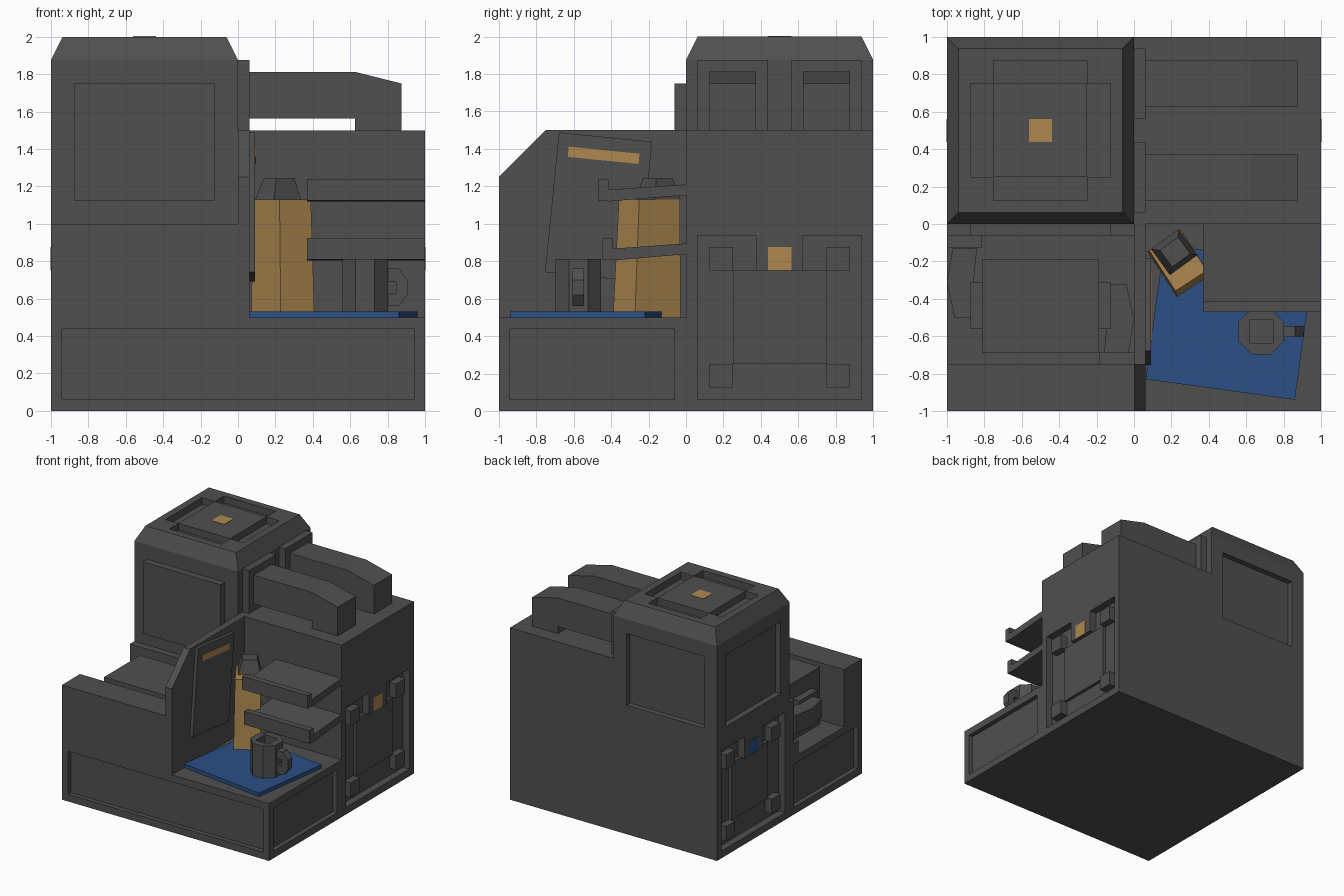
import bpy, bmesh, math
from mathutils import Matrix, Vector

if "Cube" in bpy.data.objects:
    bpy.data.objects.remove(bpy.data.objects["Cube"])


def material(name, rgb):
    m = bpy.data.materials.new(name)
    m.use_nodes = True
    m.diffuse_color = (*rgb, 1)
    m.node_tree.nodes["Principled BSDF"].inputs["Base Color"].default_value = (*rgb, 1)
    return m


GREY = material("dark_grey", (0.08, 0.08, 0.08))
AMBER = material("amber", (0.42, 0.25, 0.08))
BLUE = material("blue", (0.025, 0.08, 0.24))
U = 1 / 16


def loft(name, rings, mat=GREY):
    """Closed solid through rings of equal point count."""
    bm = bmesh.new()
    vs = [[bm.verts.new(p) for p in ring] for ring in rings]
    for a, b in zip(vs, vs[1:]):
        for i in range(len(a)):
            j = (i + 1) % len(a)
            bm.faces.new((a[i], a[j], b[j], b[i]))
    bm.faces.new(vs[0])
    bm.faces.new(vs[-1])
    bmesh.ops.recalc_face_normals(bm, faces=bm.faces)
    me = bpy.data.meshes.new(name)
    bm.to_mesh(me)
    bm.free()
    me.materials.append(mat)
    ob = bpy.data.objects.new(name, me)
    bpy.context.collection.objects.link(ob)
    return ob


def prism(name, pts, axis, lo, hi, mat=GREY):
    """Extrude a 2D outline along an axis; outline uses the other two axes in order."""
    def place(p, d):
        c = list(p)
        c.insert("xyz".index(axis), d)
        return c
    return loft(name, [[place(p, d) for p in pts] for d in (lo, hi)], mat)


def rect(x0, x1, y0, y1):
    return [(x0, y0), (x1, y0), (x1, y1), (x0, y1)]


def box(name, x, y, z, mat=GREY):
    return prism(name, rect(*x, *y), "z", *z, mat)


def turned(w, d, centre, angle, z):
    """Rectangle ring turned about the vertical."""
    rot = Matrix.Rotation(math.radians(angle), 3, "Z")
    return [rot @ Vector((x, y, 0)) + Vector((*centre, z))
            for x, y in rect(-w / 2, w / 2, -d / 2, d / 2)]


def cut(ob, cutter):
    cutter.hide_render = True
    mod = ob.modifiers.new("cut", "BOOLEAN")
    mod.operation, mod.solver, mod.object = "DIFFERENCE", "EXACT", cutter
    bpy.context.view_layer.objects.active = ob
    bpy.ops.object.modifier_apply(modifier=mod.name)
    bpy.data.objects.remove(cutter)


# Front plinth with recessed panels on three sides
plinth = box("plinth", (-1, 1), (-1, 0), (0, 0.5))
cut(plinth, box("c", (-0.94, 0.94), (-1.1, -0.96), (U, 7 * U)))
for s in (-1, 1):
    cut(plinth, box("c", sorted((s * 0.96, s * 1.1)), (-0.94, -U), (U, 7 * U)))

# Rear body with the tower on its right
body = prism("rear_body", [(-1, 0), (1, 0), (1, 1.5), (0, 1.5), (0, 1.875), (-1, 1.875)],
             "y", 0, 1)
cut(body, box("c", (-0.875, -0.125), (0.95, 1.1), (1.125, 1.75)))
cut(body, box("c", (-1.1, -0.95), (0.125, 0.875), (1.125, 1.75)))
hatch = [(U, U), (15 * U, U), (15 * U, 15 * U), (10 * U, 15 * U), (10 * U, 0.75),
         (6 * U, 0.75), (6 * U, 15 * U), (U, 15 * U)]
for s, side, lamp in ((1, "left", AMBER), (-1, "right", BLUE)):
    cut(body, prism("c", hatch, "x", *sorted((s * 0.9375, s * 1.1))))
    box(side + "_hatch_plate", sorted((s * 0.93, s * 0.965)), (0.25, 0.75), (0.25, 0.75))
    for y in (0.125, 0.75):
        for z in (0.125, 0.75):
            box(side + "_hatch_bracket", sorted((s * 0.93, s * 1.0)),
                (y, y + 0.125), (z, z + 0.125))
    box(side + "_hatch_lamp", sorted((s * 0.998, s * 1.002)), (7 * U, 9 * U),
        (0.75, 0.875), lamp)

# Tower top with sloped rim and four slots
top = loft("tower_top", [[(x, y, 1.875) for x, y in rect(-1, 0, 0, 1)],
                         [(x, y, 2) for x, y in rect(-1 + U, -U, U, 1 - U)]])
for a in (0.125, 0.75):
    cut(top, box("c", (a - 1, a - 0.875), (0.25, 0.75), (1.94, 2.1)))
    cut(top, box("c", (-0.75, -0.25), (a, a + 0.125), (1.94, 2.1)))
box("tower_lamp", (-9 * U, -7 * U), (7 * U, 9 * U), (1.998, 2.003), AMBER)
box("tower_front_panel", (-0.875, -0.125), (-U, 0), (1.125, 1.75))

# Two bent ducts with flanges
duct = [(U, 1.5625), (0.625, 1.5625), (0.625, 1.5), (0.875, 1.5), (0.875, 1.75),
        (0.625, 1.8125), (U, 1.8125)]
for y in (0.25, 0.75):
    box("duct_flange", (0, U), (y - 3 * U, y + 3 * U), (1.5, 1.875))
    prism("duct", duct, "y", y - 0.125, y + 0.125)

# Dividing wall with sloped front corner
prism("divider", [(-1, 0.5), (0, 0.5), (0, 1.5), (-0.75, 1.5), (-1, 1.25)], "x", 0, U)

# Right bay: front wall, back strip, machine with levers
box("bay_front_wall", (-1, 0), (-1, -0.75), (0.5, 1))
box("bay_back_strip", (-1, 0), (-U, 0), (0.5, 1))
box("machine", (-0.8125, -0.1875), (-0.6875, -0.1875), (0.5, 1))
box("machine_axle", (-0.875, -0.125), (-0.5625, -0.3125), (0.64, 0.86))
box("bay_right_post", (-1, -0.8125), (-0.125, -U), (0.5, 0.62))
box("bay_left_post", (-0.1875, 0), (-0.75, -0.6875), (0.5, 0.62))
lever = [(-0.875, -0.5), (-0.96, -0.5), (-1, -0.31), (-0.97, -0.13), (-0.84, -0.13)]
prism("right_lever", lever, "z", 0.67, 0.83)
prism("left_lever", [(-1 - x, -0.82 - y) for x, y in lever], "z", 0.67, 0.83)

# Tilted board with a stripe on the divider
def tilted(w, h, cy, cz):
    rot = Matrix.Rotation(math.radians(-5.7), 2)
    return [rot @ Vector(p) + Vector((cy, cz))
            for p in rect(-w / 2, w / 2, -h / 2, h / 2)]


prism("board", tilted(0.5, 0.75, -0.467, 1.09), "x", U, 0.092)
prism("board_stripe", tilted(0.38, 0.055, -0.44, 1.366), "x", 0.092, 0.096, AMBER)

# Mat
prism("mat", [(U, -0.83), (0.86, -0.94), (0.96, -0.22), (0.16, -0.11)], "z",
      0.5, 0.532, BLUE)

# Paper bag with folded top
loft("bag", [turned(0.215, 0.29, (0.24, -0.21), 33, 0.5),
             turned(0.20, 0.26, (0.235, -0.195), 33, 1.13)], AMBER)
loft("bag_cap", [turned(0.18, 0.17, (0.215, -0.15), 36, 1.13),
                 turned(0.12, 0.11, (0.22, -0.15), 36, 1.245)])

# Two sloping shelves with lips
for name, y, z in (("upper_shelf", -0.47, 1.12), ("lower_shelf", -0.445, 0.805)):
    prism(name, [(y, z + 0.005), (y + U, z), (0, z + 0.033), (0, z + 0.09),
                 (y + 0.055, z + U), (y + 0.055, z + 0.12), (y, z + 0.12)], "x", 0.37, 1)

# Mug with octagonal wall and handle
cx, cy = 0.68, -0.575


def octagon(r):
    k = r * math.tan(math.pi / 8)
    half = [(r, -k), (r, k), (k, r), (-k, r)]
    return [(cx + s * x, cy + s * y) for s in (1, -1) for x, y in half]


mug = prism("mug", octagon(0.122), "z", 0.53, 0.8125)
cut(mug, box("c", (cx - U, cx + U), (cy - U, cy + U), (0.58, 0.9)))
handle = prism("mug_handle", [(0.79, 0.56), (0.86, 0.56), (0.905, 0.62), (0.905, 0.7),
                              (0.86, 0.76), (0.79, 0.76)], "y", cy - 0.03, cy + 0.03)
cut(handle, box("c", (0.795, 0.845), (cy - 0.1, cy + 0.1), (0.63, 0.69)))
